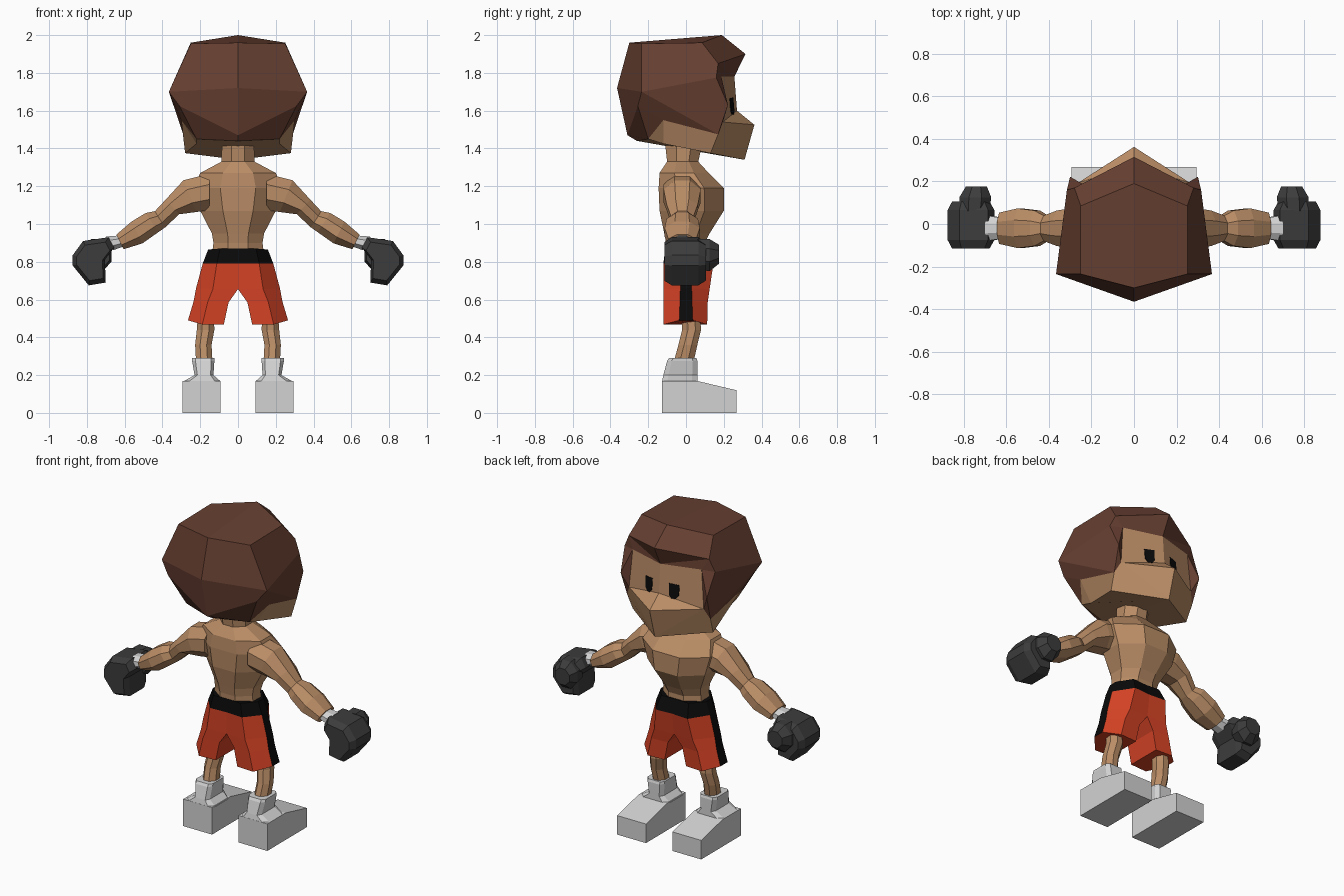
import bpy, bmesh
from math import cos, sin, pi
from mathutils import Vector

if "Cube" in bpy.data.objects:
    bpy.data.objects.remove(bpy.data.objects["Cube"])


def material(name, r, g, b):
    m = bpy.data.materials.new(name)
    m.use_nodes = True
    m.diffuse_color = (r, g, b, 1)
    bsdf = m.node_tree.nodes["Principled BSDF"]
    bsdf.inputs["Base Color"].default_value = (r, g, b, 1)
    bsdf.inputs["Roughness"].default_value = 0.9
    return m


SKIN = material("skin", .49, .265, .133)
HAIR = material("brown_hair", .135, .05, .031)
RED = material("orange_red_cloth", .65, .054, .018)
BLACK = material("black", .003, .003, .003)
GLOVE = material("charcoal_leather", .045, .045, .045)
WHITE = material("light_grey", .65, .65, .65)


def build(name, verts, faces, mats, signs=(1,)):
    """One mesh from points and (indices, material) faces; signs mirror it in x."""
    bm = bmesh.new()
    for s in signs:
        vs = [bm.verts.new((s * x, y, z)) for x, y, z in verts]
        for idx, mat in faces:
            bm.faces.new([vs[i] for i in idx]).material_index = mat
    bmesh.ops.remove_doubles(bm, verts=bm.verts, dist=.0005)
    bmesh.ops.recalc_face_normals(bm, faces=bm.faces)
    me = bpy.data.meshes.new(name)
    bm.to_mesh(me)
    bm.free()
    for m in mats:
        me.materials.append(m)
    ob = bpy.data.objects.new(name, me)
    bpy.context.collection.objects.link(ob)
    return ob


def loft(name, rings, mat, sign=1):
    """Skin closed rings of equal size and cap both ends."""
    n = len(rings[0])
    verts = [p for r in rings for p in r]
    faces = [((k * n + i, k * n + (i + 1) % n, (k + 1) * n + (i + 1) % n, (k + 1) * n + i), 0)
             for k in range(len(rings) - 1) for i in range(n)]
    faces += [(range(n), 0), (range(len(verts) - n, len(verts)), 0)]
    return build(name, verts, faces, [mat], (sign,))


def pair(name, rings, mat):
    for side, s in (("left_", 1), ("right_", -1)):
        loft(side + name, rings, mat, s)


def level(z, x0, x1, y0, y1, cut=.3):
    """Horizontal chamfered rectangle."""
    a, b = (x1 - x0) * cut, (y1 - y0) * cut
    return [(x0 + a, y0, z), (x1 - a, y0, z), (x1, y0 + b, z), (x1, y1 - b, z),
            (x1 - a, y1, z), (x0 + a, y1, z), (x0, y1 - b, z), (x0, y0 + b, z)]


def slice_ring(xt, zt, xb, zb, half):
    """Eight-sided limb section from its top and bottom points."""
    top, bot = Vector((xt, -.02, zt)), Vector((xb, -.02, zb))
    c, h = (top + bot) / 2, (top - bot) / 2 * 1.04
    return [c + h * cos(a) + Vector((0, half * sin(a) * 1.06, 0))
            for a in [pi / 8 + i * pi / 4 for i in range(8)]]


# Head: named points of one half, then hair faces and skin faces
P = dict(
    a=(0, -.3, 1.96), b=(.25, -.235, 1.955), c=(.25, .085, 1.96), e=(0, .19, 2),
    f=(0, -.365, 1.72), g=(.366, -.235, 1.7), h=(.315, .16, 1.775), k=(.28, .17, 1.85),
    l=(0, .315, 1.9), m=(0, .256, 1.78), n=(.24, .187, 1.78), o=(.31, -.255, 1.625),
    p=(.3, -.12, 1.55), q=(.3, .222, 1.63), r=(.29, .17, 1.475), s=(0, -.31, 1.47),
    t=(0, -.26, 1.44), u=(.22, -.2, 1.45), v=(.26, .195, 1.54), w=(0, .27, 1.6),
    x=(0, .362, 1.525), y=(0, .31, 1.34), z=(.28, .13, 1.375), j=(.22, -.12, 1.425))
keys = list(P)
hair = "abce afgb bghkc eckl lkm knm khn gopr grqh hqn qvn qrv fsog stuo oup".split()
skin = "puj pjzr tyzju rzyv vyx vxw nvwm".split()
faces = [([keys.index(ch) for ch in f], i) for i, grp in enumerate((hair, skin)) for f in grp]
build("head", list(P.values()), faces, [HAIR, SKIN], (1, -1))

# Eyes: thin tapered plates lying on the face
for side, s in (("left_eye", 1), ("right_eye", -1)):
    rings = []
    for lift in (-.02, .006):
        rings.append([(x, .262 - x * .3 + lift + (1.67 - z) * .09, z) for x, z in
                      ((.058, 1.67), (.118, 1.665), (.115, 1.6), (.1, 1.58), (.075, 1.58), (.06, 1.6))])
    loft(side, rings, BLACK, s)

# Torso and neck
torso = [(.82, .14, -.1, .1), (.9, .13, -.105, .1), (.95, .138, -.115, .125),
         (1.07, .2, -.14, .2), (1.19, .235, -.145, .2), (1.27, .2, -.14, .12),
         (1.33, .088, -.1, .065), (1.42, .085, -.11, .085)]
loft("torso", [level(z, -w, w, b, f) for z, w, b, f in torso], SKIN)

# Arms
pair("upper_arm", [slice_ring(*a) for a in (
    (.15, 1.27, .15, 1.07, .1), (.29, 1.235, .22, 1.06, .1), (.385, 1.13, .31, 1.05, .085),
    (.445, 1.065, .385, .98, .06))], SKIN)
pair("forearm", [slice_ring(*a) for a in (
    (.44, 1.07, .385, .98, .06), (.49, 1.06, .42, .955, .085), (.565, 1.015, .505, .895, .095),
    (.645, .945, .605, .865, .075))], SKIN)
pair("wrist_cuff", [slice_ring(*a) for a in (
    (.635, .94, .605, .88, .05), (.7, .935, .66, .86, .06))], WHITE)

# Gloves: a bent fist outline swept front to back, plus a thumb
fist = [(.655, .875), (.685, .93), (.82, .91), (.875, .835), (.875, .78),
        (.79, .675), (.7, .69), (.705, .81)]
middle = Vector((.77, .8))


def fist_ring(y, k):
    return [(q.x, y, q.y) for q in (middle + (Vector(p) - middle) * k for p in fist)]


pair("glove", [fist_ring(y, k) for y, k in
               ((-.115, .8), (-.075, 1), (.065, 1), (.105, .8))], GLOVE)


def thumb_ring(y, x0, x1, z0, z1):
    return [(x, z, y) for x, y, z in
            [(a, c, b) for a, b, c in level(y, x0, x1, z0, z1)]]


pair("thumb", [[(x, y, z) for x, z, y in thumb_ring(*t)] for t in (
    (.06, .68, .82, .76, .92), (.125, .67, .82, .75, .92), (.175, .69, .79, .79, .89))], GLOVE)

# Shorts: half waist rows that close into a leg at the hem
rows = [(.87, 0, .158, -.11, .11, .025, .865), (.79, 0, .187, -.12, .145, .028, .79),
        (.655, 0, .222, -.12, .125, .03, .66), (.585, .05, .235, -.12, .115, .032, .59),
        (.468, .075, .265, -.12, .112, .036, .49)]
verts, faces = [], []
for z, x0, x1, y0, y1, stripe, zo in rows:
    mid = x0 + (x1 - x0) * .6
    verts += [(x0, y0 * .95, z), (mid, y0, z), (x1, -stripe, zo),
              (x1, stripe, zo), (mid, y1, z), (x0, y1 * .95, z)]
for k in range(len(rows) - 1):
    for i in range(6 if k > 1 else 5):
        j = (i + 1) % 6
        faces.append(((k * 6 + i, k * 6 + j, k * 6 + j + 6, k * 6 + i + 6),
                      1 if k == 0 or i == 2 else 0))
faces += [(range(len(verts) - 6, len(verts)), 0), (range(6), 1)]
build("shorts", verts, faces, [RED, BLACK], (1, -1))

# Legs
pair("leg", [level(*a) for a in (
    (.56, .13, .21, -.02, .07), (.44, .125, .218, -.02, .08), (.36, .14, .227, -.04, .06),
    (.27, .135, .222, -.065, .04))], SKIN)

# Shoes: ankle collar and a wedge body
pair("shoe_collar", [level(z, x0, x1, y0, y1, .15) for z, x0, x1, y0, y1 in (
    (.29, .125, .243, -.09, .055), (.275, .125, .243, -.1, .06), (.2, .13, .23, -.12, .06),
    (.165, .09, .292, -.127, .06))], WHITE)
wedge = [(-.127, 0), (.267, 0), (.267, .12), (.055, .17), (-.127, .17)]
pair("shoe", [[(x, y, z) for y, z in wedge] for x in (.092, .293)], WHITE)
